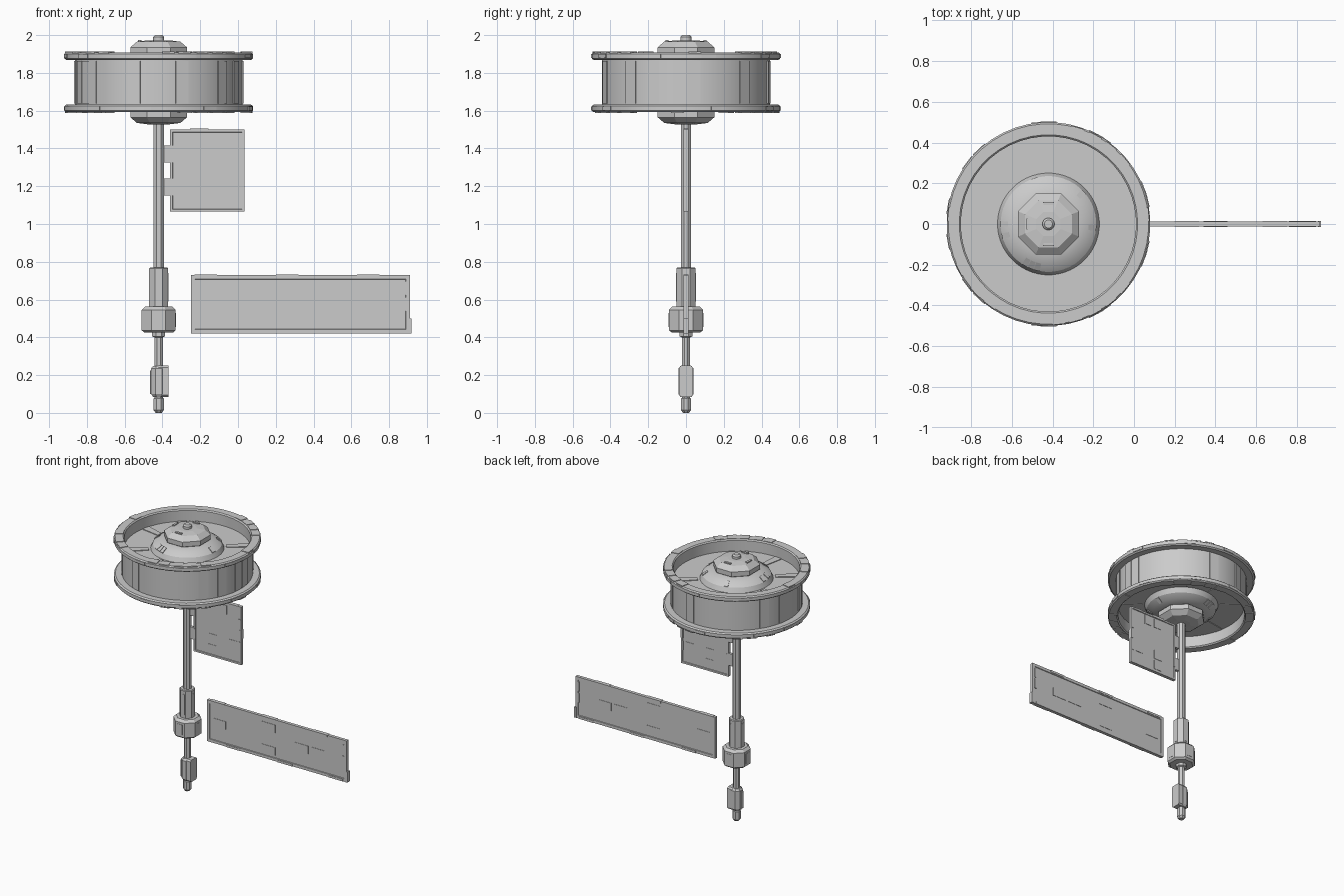
import bpy, bmesh
from math import sin, cos, pi, radians

if "Cube" in bpy.data.objects:
    bpy.data.objects.remove(bpy.data.objects["Cube"])

CX, MID = -0.42, 1.75   # shaft axis and drum mid height


def finish(name, bm, smooth=False):
    bmesh.ops.recalc_face_normals(bm, faces=bm.faces[:])
    me = bpy.data.meshes.new(name)
    bm.to_mesh(me)
    bm.free()
    ob = bpy.data.objects.new(name, me)
    bpy.context.collection.objects.link(ob)
    if smooth:
        bpy.ops.object.select_all(action='DESELECT')
        ob.select_set(True)
        bpy.context.view_layer.objects.active = ob
        bpy.ops.object.shade_smooth_by_angle(angle=radians(30))
    return ob


def revolve(name, profile, n=8, smooth=False):
    """Turn (radius, z) points about the shaft axis; radius is to the flats if 8-sided."""
    bm = bmesh.new()
    k = 1 / cos(pi / n)if n < 12 else 1
    rings = [[bm.verts.new((CX + r * k * cos(2 * pi * (i + .5) / n),
                            r * k * sin(2 * pi * (i + .5) / n), z)) for i in range(n)]
             for r, z in profile]
    for a, b in zip(rings, rings[1:]):
        for i in range(n):
            j = (i + 1) % n
            bm.faces.new((a[i], a[j], b[j], b[i]))
    bm.faces.new(rings[0])
    bm.faces.new(rings[-1])
    return finish(name, bm, smooth)


def hexa(bm, pts):
    v = [bm.verts.new(p) for p in pts]
    for f in ((0, 1, 2, 3), (7, 6, 5, 4), (0, 4, 5, 1), (1, 5, 6, 2), (2, 6, 7, 3), (3, 7, 4, 0)):
        bm.faces.new([v[i] for i in f])


def sector(bm, deg, half, r0, r1, z0, z1, z0i=None, z1i=None):
    """Raised pad at an angle; z0i, z1i set the inner-edge heights when it slopes."""
    zi0, zi1 = (z0 if z0i is None else z0i), (z1 if z1i is None else z1i)
    pts = []
    for lo, hi in ((zi0, z0), (zi1, z1)):
        for r, s, z in ((r0, -1, lo), (r1, -1, hi), (r1, 1, hi), (r0, 1, lo)):
            a = radians(deg + s * half)
            pts.append((CX + r * cos(a), r * sin(a), z))
    hexa(bm, pts)


def box(bm, x0, x1, y0, y1, z0, z1):
    hexa(bm, [(x, y, z) for z in (z0, z1)
              for x, y in ((x0, y0), (x1, y0), (x1, y1), (x0, y1))])


# drum: flanged wheel with a dished web on both sides
half = [(.445, .118), (.49, .118), (.5, .126), (.5, .15), (.492, .158), (.438, .158),
        (.43, .15), (.43, .07), (.25, .07), (.235, .105), (.2, .13), (.14, .145)]
revolve("drum", [(r, MID - z) for r, z in reversed(half)] + [(r, MID + z) for r, z in half],
        48, True)

# flange, web and cone pads on both faces
flange_angles = (5.5, 40, 51, 62, 73, 174.5, 207, 223, 234, 276, 286, 298, 309, 320)
web_angles = (40, 119, 130, 167, 220, 263, 298)
cone_angles = (42, 107, 180, 195, 240, 248, 256, 355)
pads, webs, cones = bmesh.new(), bmesh.new(), bmesh.new()
for s in (1, -1):
    for a in flange_angles:
        sector(pads, a * s, 3.8, .438, .496, MID + s * .15, MID + s * .162)
    for a in web_angles:
        sector(webs, a * s, 4, .265, .425, MID + s * .06, MID + s * .075)
    for a in cone_angles:
        sector(cones, a * s, 3.5, .198, .236, MID + s * .095, MID + s * .11,
               MID + s * .12, MID + s * .136)
    for a in (-143, -95, -62, -20, 14, 57, 90, 133, 190):
        sector(pads, a * s, 4.5, .49, .504, MID + s * .128, MID + s * .149)
finish("flange_pads", pads)
finish("web_pads", webs)
finish("cone_pads", cones)

# tall panels round the drum wall
bm = bmesh.new()
for a in (-150, -142, -107, -74, -41, -23, -4, 5.5, 44, 80, 110, 150, 170, 200):
    sector(bm, a, 4.4, .435, .45, MID - .112, MID + .112)
finish("drum_wall_panels", bm)

# octagonal hubs above and below, with an end nub on top
for s, name in ((1, "upper_hub"), (-1, "lower_hub")):
    revolve(name, [(r, MID + s * z) for r, z in
                   ((.135, .14), (.15, .15), (.15, .185), (.115, .215), (.06, .222))])
revolve("top_nub", [(.03, 1.96), (.03, 1.99), (.02, 2.0)], 16, True)
bm = bmesh.new()
for a in (90, 180, 270):
    sector(bm, a, 14, .095, .112, MID + .21, MID + .224)
finish("hub_pads", bm)

# shaft with collars, all eight-sided
revolve("shaft", [(.016, 0), (.027, .015), (.027, .075), (.022, .08), (.022, .4),
                  (.034, .405), (.034, .43), (.027, .44), (.027, 1.56)])
revolve("long_collar", [(.05, .55), (.05, .765), (.045, .77)])
revolve("thick_collar", [(.075, .425), (.09, .437), (.09, .545), (.072, .563)])
bm = bmesh.new()
for i in range(0, 8, 2):
    sector(bm, i * 45, 13, .08, .0945, .455, .53)
    sector(bm, i * 45, 15, .045, .0535, .59, .74)
finish("collar_pads", bm)

# foot latch: sleeve plus chamfered key block
revolve("foot_sleeve", [(.03, .085), (.04, .1), (.04, .235), (.03, .248)])
bm = bmesh.new()
box(bm, CX + .0, CX + .052, -.037, .037, .085, .25)
bmesh.ops.bevel(bm, geom=[e for e in bm.edges if abs(e.verts[0].co.x - e.verts[1].co.x) > .01],
                offset=.01, segments=1, affect='EDGES')
box(bm, CX - .046, CX - .03, -.015, .015, .1, .225)
finish("foot_key", bm)


def plate(name, x0, x1, z0, z1, rim, pads, edges):
    """Framed plate, recessed on both sides, with thin pads."""
    bm = bmesh.new()
    t = .012
    box(bm, x0, x1, -t, t, z0, z1)
    bmesh.ops.recalc_face_normals(bm, faces=bm.faces[:])
    sides = [f for f in bm.faces if abs(f.normal.y) > .9]
    bmesh.ops.inset_individual(bm, faces=sides, thickness=rim, depth=0)
    bmesh.ops.inset_individual(bm, faces=sides, thickness=.003, depth=-.004)
    finish(name, bm)
    bm = bmesh.new()
    for x, z, w, h in pads:
        box(bm, x - w / 2, x + w / 2, -.0105, .0105, z - h / 2, z + h / 2)
    for x, z, w, h in edges:
        box(bm, x - w / 2, x + w / 2, -.0145, .0145, z - h / 2, z + h / 2)
    finish(name + "_pads", bm)


# upper flag plate and its clips
plate("upper_plate", -.36, .035, 1.065, 1.5, .018,
      [(x, z, .066, .066) for x, z in
       ((-.205, 1.445), (-.12, 1.445), (-.205, 1.2), (-.035, 1.2), (-.205, 1.12))],
      [(.022, 1.37, .016, .07), (.026, 1.29, .018, .07), (.022, 1.2, .016, .07),
       (-.205, 1.496, .1, .018), (-.03, 1.494, .07, .014), (-.35, 1.2, .016, .07)])
bm = bmesh.new()
for z in (1.195, 1.37):
    box(bm, CX + .015, -.345, -.01, .01, z - .045, z + .045)
finish("upper_plate_clips", bm)

# large lower plate
plate("lower_plate", -.25, .91, .42, .73, .03,
      [(-.15, .575, .11, .06), (.26, .66, .11, .06), (.26, .49, .11, .06),
       (.535, .575, .11, .06), (.67, .575, .11, .06)],
      [(-.17, .724, .12, .016), (.26, .724, .12, .016), (.69, .724, .12, .016),
       (-.03, .427, .12, .016), (.4, .427, .12, .016), (.82, .427, .12, .016),
       (.885, .66, .016, .07), (.885, .575, .016, .07), (.91, .46, .016, .08)])
